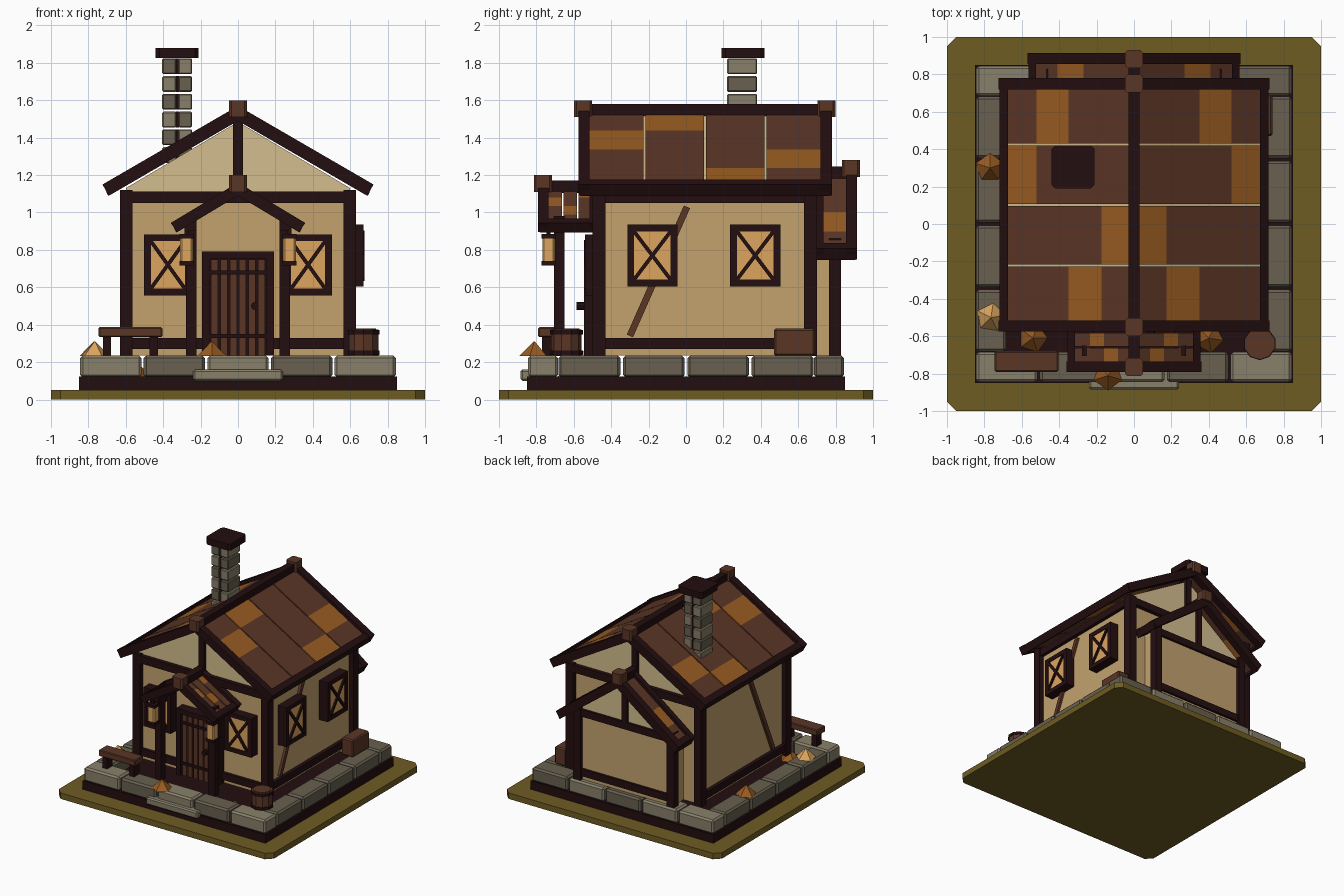
import bpy, bmesh, math
from mathutils import Vector, Matrix

if "Cube" in bpy.data.objects:
    bpy.data.objects.remove(bpy.data.objects["Cube"])


def mat(name, r, g, b):
    m = bpy.data.materials.new(name)
    lin = [((c / 255 + 0.055) / 1.055) ** 2.4 if c > 10 else c / 255 / 12.92 for c in (r, g, b)]
    m.diffuse_color = (*lin, 1)
    m.use_nodes = True
    m.node_tree.nodes["Principled BSDF"].inputs["Base Color"].default_value = m.diffuse_color
    return m


GRASS = mat("grass", 110, 92, 35)
DARK = mat("dark timber", 36, 14, 16)
BROWN = mat("brown wood", 91, 54, 38)
ORANGE = mat("orange shingle", 153, 92, 34)
WALL = mat("tan plaster", 195, 162, 110)
CREAM = mat("cream plaster", 210, 190, 142)
GLOW = mat("window glow", 220, 165, 94)
STONE_L = mat("light stone", 136, 128, 106)
STONE_D = mat("dark stone", 104, 96, 80)


def finish(name, bm, m):
    bmesh.ops.recalc_face_normals(bm, faces=bm.faces)
    me = bpy.data.meshes.new(name)
    bm.to_mesh(me)
    bm.free()
    me.materials.append(m)
    ob = bpy.data.objects.new(name, me)
    bpy.context.collection.objects.link(ob)
    return ob


def box(name, x0, x1, y0, y1, z0, z1, m, bevel=0, upright_only=False):
    bm = bmesh.new()
    bmesh.ops.create_cube(bm, size=1)
    for v in bm.verts:
        v.co = ((x0 + x1) / 2 + v.co.x * (x1 - x0), (y0 + y1) / 2 + v.co.y * (y1 - y0),
                (z0 + z1) / 2 + v.co.z * (z1 - z0))
    if bevel:
        es = [e for e in bm.edges if not upright_only or abs(e.verts[0].co.z - e.verts[1].co.z) > 1e-4]
        bmesh.ops.bevel(bm, geom=es, offset=bevel, segments=1, affect='EDGES')
    return finish(name, bm, m)


def prism(name, pts, y0, y1, m):
    # x-z outline extruded along y
    bm = bmesh.new()
    f = bm.faces.new([bm.verts.new((x, y0, z)) for x, z in pts])
    r = bmesh.ops.extrude_face_region(bm, geom=[f])
    for v in r['geom']:
        if isinstance(v, bmesh.types.BMVert):
            v.co.y = y1
    return finish(name, bm, m)


def beam(name, p0, p1, normal, w, d, m):
    # square timber between two points, depth d along the normal
    p0, p1, n = Vector(p0), Vector(p1), Vector(normal)
    ax = (p1 - p0).normalized()
    rot = Matrix((ax, n.cross(ax), n)).transposed()
    bm = bmesh.new()
    bmesh.ops.create_cube(bm, size=1)
    for v in bm.verts:
        v.co = (p0 + p1) / 2 + rot @ Vector((v.co.x * (p1 - p0).length, v.co.y * w, v.co.z * d))
    return finish(name, bm, m)


def cyl(name, c, r0, r1, h, n, m, rot=None):
    bm = bmesh.new()
    bmesh.ops.create_cone(bm, cap_ends=True, segments=n, radius1=r0, radius2=r1, depth=h,
                          matrix=Matrix.Translation(c) @ (rot or Matrix()))
    return finish(name, bm, m)


def roof(name, A, s, d, X, y0, y1, rim0, rim1, bounds, strips, accents, batten):
    # rafters, eaves, ridge and a chequer of shingle tiles on both slopes
    for k in (-1, 1):
        def slab(nm, xa, xb, top, t, ya, yb, m, cut=0):
            prism(nm, [(k * xa, top - s * xa), (k * xb, top - s * xb),
                       (k * (xb - cut), top - t - s * (xb - cut)), (k * xa, top - t - s * xa)], ya, yb, m)
        slab(name + "_front_rafter", 0, X, A, d, y0, y0 + rim0, DARK, 0.035)
        slab(name + "_back_rafter", 0, X, A, d, y1 - rim1, y1, DARK, 0.035)
        slab(name + "_eave", bounds[-1] - 0.01, X - 0.005, A - 0.003, d - 0.005, y0 + 0.01, y1 - 0.01, DARK, 0.025)
        for (ya, yb), hot in zip(strips, accents):
            for i in range(4):
                slab(name + "_tile", bounds[i], bounds[i + 1], A - 0.03, 0.03, ya, yb,
                     ORANGE if i == hot else BROWN)
        if batten:
            for a, b in zip(strips, strips[1:]):
                slab(name + "_batten", bounds[0], bounds[-1], A - 0.04, 0.012, a[1] - 0.004, b[0] + 0.004, CREAM)
    box(name + "_ridge", -0.03, 0.03, y0, y1, A - 0.055, A + 0.01, DARK)


def knob(y, z):
    box("ridge_cap", -0.047, 0.047, y - 0.048, y + 0.048, z - 0.045, z + 0.045, BROWN, 0.012, True)


# ground, plinth and ring of stones
box("grass_base", -1, 1, -1, 1, 0, 0.05, GRASS, 0.05, True)
box("plinth", -0.85, 0.85, -0.85, 0.85, 0.05, 0.122, DARK)
for i in range(5):
    x = -0.68 + 0.34 * i
    for k in (-1, 1):
        box("end_stone", x - 0.164, x + 0.164, k * 0.845 - 0.16 * (k > 0), k * 0.845 + 0.16 * (k < 0),
            0.118, 0.235, STONE_L if (i + (k > 0)) % 2 == 0 or (i, k) == (0, 1) else STONE_D, 0.014)
for i in range(4):
    y = -0.516 + 0.344 * i
    for k in (-1, 1):
        box("side_stone", k * 0.765 - 0.08, k * 0.765 + 0.08, y - 0.165, y + 0.165, 0.118, 0.235, STONE_D, 0.014)
box("door_step", -0.24, 0.24, -0.885, -0.72, 0.10, 0.16, STONE_L, 0.01)

# main house walls and timber frame
box("house_walls", -0.59, 0.59, -0.46, 0.66, 0.235, 1.10, WALL)
for k in (-1, 1):
    for y in (-0.465, 0.665):
        box("corner_post", k * 0.597 - 0.034, k * 0.597 + 0.034, y - 0.035, y + 0.035, 0.232, 1.12, DARK)
    for z in (0.30, 1.08):
        box("side_rail", k * 0.595 - 0.025, k * 0.595 + 0.025, -0.46, 0.66, z - 0.03, z + 0.03, DARK)
    beam("side_brace", (k * 0.595, -0.30, 0.34), (k * 0.595, 0.005, 1.03), (1, 0, 0), 0.036, 0.03, BROWN)
    box("front_sill_rail", k * 0.38 - 0.2, k * 0.38 + 0.2, -0.485, -0.44, 0.27, 0.33, DARK)
for y in (-0.465, 0.665):
    box("gable_tie_beam", -0.6, 0.6, y - 0.03, y + 0.03, 1.05, 1.112, DARK)
    box("king_post", -0.026, 0.026, y - 0.025, y + 0.025, 1.1, 1.49, DARK)
prism("house_gable", [(-0.6, 1.10), (0.6, 1.10), (0.6, 1.13), (0, 1.485), (-0.6, 1.13)], -0.46, 0.66, CREAM)
roof("main_roof", 1.57, 0.58, 0.08, 0.725, -0.575, 0.78, 0.06, 0.06, (0.02, 0.175, 0.35, 0.52, 0.685),
     [(-0.52, -0.226), (-0.216, 0.096), (0.106, 0.42), (0.43, 0.73)], (1, 0, 3, 2), True)
knob(-0.55, 1.555)
knob(0.75, 1.555)

# windows: frame, glowing pane, crossed bars
def window(u, z, hu, hz, side):
    n = Vector((1, 0, 0)) if side else Vector((0, -1, 0))
    base = 0.60 if side else 0.47

    def part(nm, u0, u1, z0, z1, depth, m):
        if side:
            box(nm, 0.58, base + depth, u0, u1, z0, z1, m)
        else:
            box(nm, u0, u1, -base - depth, -0.45, z0, z1, m)
    t = 0.036
    for k in (-1, 1):
        part("window_jamb", u + k * (hu - t / 2) - t / 2, u + k * (hu - t / 2) + t / 2, z - hz, z + hz, 0.07, DARK)
        part("window_rail", u - hu, u + hu, z + k * (hz - t / 2) - t / 2, z + k * (hz - t / 2) + t / 2, 0.07, DARK)
        a, b, dd = hu - t, hz - t, base + 0.066
        ends = [((dd, u + q * a, z + q * k * b) if side else (u + q * a, -dd, z + q * k * b)) for q in (-1, 1)]
        beam("window_cross_bar", ends[0], ends[1], n, 0.02, 0.02, DARK)
    part("window_pane", u - hu + t, u + hu - t, z - hz + t, z + hz - t, 0.062, GLOW)


for u in (-0.18, 0.37):
    window(u, 0.77, 0.134, 0.165, True)
for u in (-0.375, 0.375):
    window(u, 0.72, 0.127, 0.163, False)

# door
box("door_back", -0.16, 0.16, -0.515, -0.45, 0.235, 0.76, DARK)
for k in (-1, 1):
    box("door_jamb", k * 0.172 - 0.021, k * 0.172 + 0.021, -0.545, -0.45, 0.235, 0.79, DARK)
box("door_lintel", -0.193, 0.193, -0.545, -0.45, 0.752, 0.792, DARK)
for i in range(6):
    x = -0.125 + 0.05 * i
    box("door_plank", x - 0.019, x + 0.019, -0.53, -0.5, 0.235, 0.75, BROWN)
for z in (0.34, 0.68):
    box("door_strap", -0.15, 0.15, -0.54, -0.5, z - 0.011, z + 0.011, DARK)
cyl("door_knob", (0.09, -0.56, 0.5), 0.021, 0.021, 0.05, 8, DARK, Matrix.Rotation(math.pi / 2, 4, 'X'))

# porch with lanterns
for k in (-1, 1):
    box("porch_post", k * 0.25 - 0.029, k * 0.25 + 0.029, -0.705, -0.65, 0.232, 0.98, DARK)
    box("porch_side_beam", k * 0.25 - 0.029, k * 0.25 + 0.029, -0.74, -0.46, 0.905, 0.955, DARK)
    box("lantern", k * 0.275 - 0.034, k * 0.275 + 0.034, -0.768, -0.70, 0.735, 0.86, GLOW, 0.01, True)
    for z in (0.728, 0.872):
        box("lantern_cap", k * 0.275 - 0.038, k * 0.275 + 0.038, -0.772, -0.695, z - 0.012, z + 0.012, DARK)
    box("lantern_hanger", k * 0.275 - 0.01, k * 0.275 + 0.01, -0.745, -0.725, 0.87, 0.95, DARK)
roof("porch_roof", 1.16, 0.6, 0.07, 0.36, -0.79, -0.465, 0.055, 0.05, (0.02, 0.085, 0.16, 0.235, 0.325),
     [(-0.74, -0.664), (-0.654, -0.584), (-0.574, -0.51)], (1, 2, 0), False)
knob(-0.765, 1.155)

# rear extension
box("extension_walls", -0.44, 0.44, 0.64, 0.80, 0.235, 0.82, WALL)
prism("extension_gable", [(-0.44, 0.80), (0.44, 0.80), (0.44, 0.83), (0, 1.16), (-0.44, 0.83)], 0.64, 0.80, CREAM)
for k in (-1, 1):
    box("extension_post", k * 0.435 - 0.033, k * 0.435 + 0.033, 0.765, 0.83, 0.232, 0.86, DARK)
for z in (0.30, 0.80):
    box("extension_rail", -0.45, 0.45, 0.77, 0.82, z - 0.03, z + 0.03, DARK)
box("extension_king_post", -0.024, 0.024, 0.77, 0.82, 0.8, 1.17, DARK)
roof("extension_roof", 1.235, 0.75, 0.085, 0.57, 0.69, 0.915, 0.045, 0.06, (0.02, 0.14, 0.27, 0.41, 0.535),
     [(0.72, 0.86)], (2,), False)
knob(0.882, 1.235)

# chimney of stacked blocks with a dark seam
for i in range(6):
    z0 = 1.265 + 0.095 * i
    for k in (-1, 1):
        x = -0.325 + k * 0.043
        box("chimney_block", x - 0.037, x + 0.037, 0.22, 0.38, z0, z0 + 0.084,
            STONE_L if (i + (k > 0)) % 2 == 0 else STONE_D, 0.006)
    box("chimney_seam", -0.335, -0.315, 0.226, 0.374, z0, z0 + 0.084, DARK)
box("chimney_cap", -0.44, -0.21, 0.19, 0.42, 1.825, 1.88, DARK, 0.02, True)

# bench, barrel and crate
box("bench_seat", -0.745, -0.405, -0.79, -0.68, 0.335, 0.387, BROWN, 0.006)
for x in (-0.70, -0.45):
    box("bench_leg", x - 0.022, x + 0.022, -0.77, -0.70, 0.23, 0.34, DARK)
cyl("barrel", (0.672, -0.64, 0.305), 0.082, 0.082, 0.14, 10, BROWN)
cyl("barrel_band", (0.672, -0.64, 0.36), 0.088, 0.088, 0.022, 10, DARK)
cyl("barrel_band", (0.672, -0.64, 0.25), 0.088, 0.088, 0.022, 10, DARK)
cyl("barrel_lid", (0.672, -0.64, 0.375), 0.07, 0.07, 0.012, 10, BROWN)
box("crate", 0.63, 0.74, 0.47, 0.69, 0.233, 0.38, BROWN, 0.01)

# leaf piles
for i, (x, y, z, m) in enumerate([(-0.77, 0.30, 0.233, ORANGE), (-0.765, -0.5, 0.233, GLOW),
                                  (-0.54, -0.61, 0.12, ORANGE), (0.40, -0.61, 0.12, ORANGE),
                                  (-0.14, -0.81, 0.233, ORANGE)]):
    cyl("leaf_pile", (x, y, z + 0.038), 0.08, 0.004, 0.076, 5, m, Matrix.Rotation(i * 1.1, 4, 'Z'))
